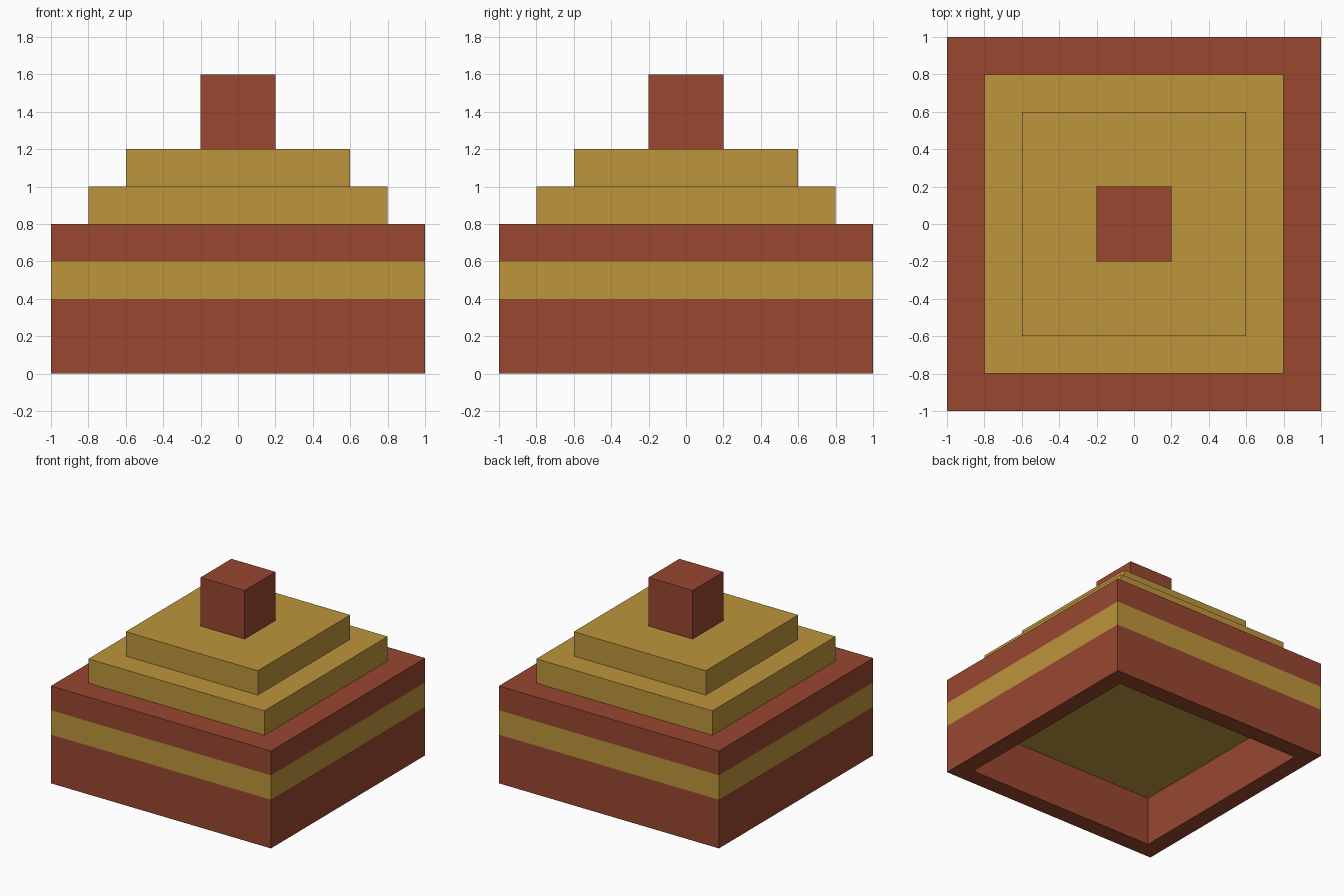
import bpy
import bmesh
from mathutils import Matrix

cube = bpy.data.objects.get("Cube")
if cube:
    bpy.data.objects.remove(cube, do_unlink=True)


def srgb(r, g, b):
    def lin(c):
        c /= 255
        return c / 12.92 if c <= 0.04045 else ((c + 0.055) / 1.055) ** 2.4
    return (lin(r), lin(g), lin(b), 1.0)


def material(name, color):
    mat = bpy.data.materials.new(name)
    mat.use_nodes = True
    mat.diffuse_color = color
    mat.node_tree.nodes["Principled BSDF"].inputs["Base Color"].default_value = color
    return mat


brick = material("brick red", srgb(153, 71, 48))
gold = material("ochre gold", srgb(189, 149, 60))


def slab(name, half, z0, z1, mat, wall=0.0):
    """Square block from z0 to z1; with a wall thickness it becomes an open frame."""
    bm = bmesh.new()
    shape = Matrix.Translation((0, 0, (z0 + z1) / 2)) @ Matrix.Diagonal((2 * half, 2 * half, z1 - z0, 1))
    bmesh.ops.create_cube(bm, size=1, matrix=shape)
    if wall:
        bm.normal_update()
        caps = [f for f in bm.faces if abs(f.normal.z) > 0.9]
        bmesh.ops.inset_individual(bm, faces=caps, thickness=wall)
        rims = [e for f in caps for e in f.edges]
        bmesh.ops.delete(bm, geom=caps, context='FACES_ONLY')
        bmesh.ops.bridge_loops(bm, edges=rims)
        bmesh.ops.recalc_face_normals(bm, faces=bm.faces)
    mesh = bpy.data.meshes.new(name)
    bm.to_mesh(mesh)
    bm.free()
    mesh.materials.append(mat)
    obj = bpy.data.objects.new(name, mesh)
    bpy.context.collection.objects.link(obj)
    return obj


# Hollow base walls, open underneath
slab("base_walls", 1.0, 0.0, 0.4, brick, wall=0.2)
# Gold band, also the ceiling of the hollow
slab("gold_band", 1.0, 0.4, 0.6, gold)
slab("upper_base", 1.0, 0.6, 0.8, brick)
# Stepped roof and the block on top
slab("lower_step", 0.8, 0.8, 1.0, gold)
slab("upper_step", 0.6, 1.0, 1.2, gold)
slab("top_block", 0.2, 1.2, 1.6, brick)
